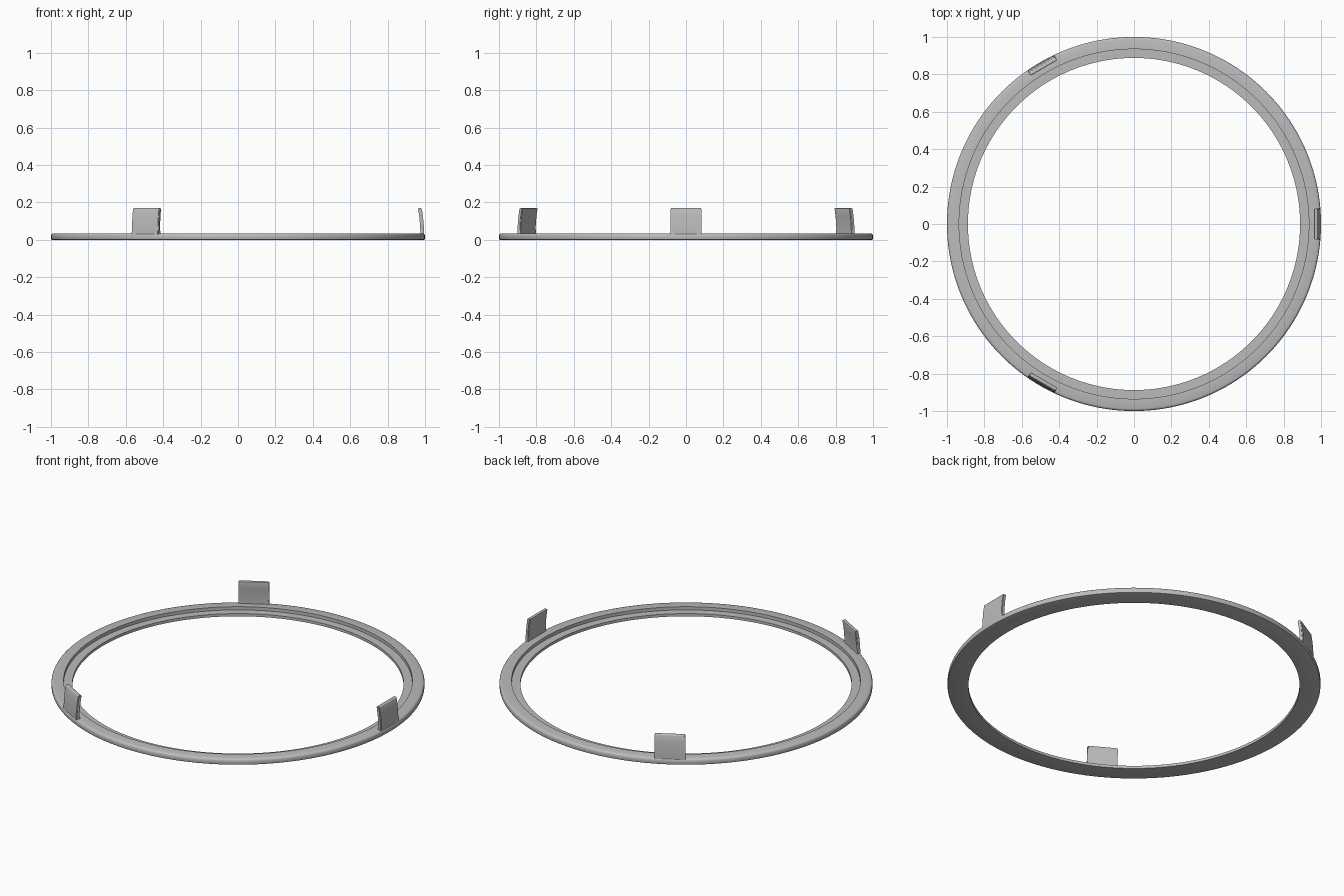
import bpy, bmesh, math
from mathutils import Matrix

if "Cube" in bpy.data.objects:
    bpy.data.objects.remove(bpy.data.objects["Cube"])

grey = bpy.data.materials.new("satin_grey")
grey.diffuse_color = (0.5, 0.5, 0.5, 1)
grey.use_nodes = True
grey.node_tree.nodes["Principled BSDF"].inputs["Base Color"].default_value = grey.diffuse_color


def finish(name, bm, angle=30):
    bmesh.ops.recalc_face_normals(bm, faces=bm.faces)
    mesh = bpy.data.meshes.new(name)
    bm.to_mesh(mesh)
    bm.free()
    mesh.materials.append(grey)
    ob = bpy.data.objects.new(name, mesh)
    bpy.context.collection.objects.link(ob)
    bpy.ops.object.select_all(action='DESELECT')
    ob.select_set(True)
    bpy.context.view_layer.objects.active = ob
    bpy.ops.object.shade_smooth_by_angle(angle=math.radians(angle))
    return ob


# Ring: stepped cross-section (radius, height) with a rounded outer edge
profile = [(0.888, 0), (0.995, 0), (0.9985, 0.0015), (1.0, 0.005), (1.0, 0.023),
           (0.9975, 0.029), (0.993, 0.033), (0.987, 0.035), (0.935, 0.035),
           (0.935, 0.016), (0.888, 0.016)]
SEGMENTS = 160
bm = bmesh.new()
loops = []
for i in range(SEGMENTS):
    a = 2 * math.pi * i / SEGMENTS
    loops.append([bm.verts.new((r * math.cos(a), r * math.sin(a), z)) for r, z in profile])
for i, here in enumerate(loops):
    after = loops[(i + 1) % SEGMENTS]
    for j in range(len(profile)):
        k = (j + 1) % len(profile)
        bm.faces.new((here[j], after[j], after[k], here[k]))
finish("ring", bm)

# Clip tabs: side profile (radius, height) curling inward, with a rounded lip
outer = [(0.995, 0.012), (0.995, 0.045), (0.993, 0.08), (0.989, 0.125), (0.983, 0.164)]
lip = [(0.981, 0.168), (0.977, 0.17), (0.968, 0.17), (0.964, 0.168), (0.963, 0.164)]
inner = [(0.969, 0.125), (0.973, 0.08), (0.975, 0.045), (0.975, 0.012)]
side = outer + lip + inner
HALF = 0.083
for n in range(3):
    bm = bmesh.new()
    face = bm.faces.new([bm.verts.new((r, -HALF, z)) for r, z in side])
    new = bmesh.ops.extrude_face_region(bm, geom=[face])["geom"]
    bmesh.ops.translate(bm, vec=(0, 2 * HALF, 0),
                        verts=[v for v in new if isinstance(v, bmesh.types.BMVert)])
    # soften the two top corners
    corners = [e for e in bm.edges
               if abs(e.verts[0].co.y - e.verts[1].co.y) < 1e-5
               and min(v.co.z for v in e.verts) > 0.04]
    bmesh.ops.bevel(bm, geom=corners, offset=0.004, segments=2, affect='EDGES')
    bmesh.ops.rotate(bm, cent=(0, 0, 0), verts=bm.verts,
                     matrix=Matrix.Rotation(n * 2 * math.pi / 3, 3, 'Z'))
    finish(f"clip_tab_{n + 1}", bm, 40)
